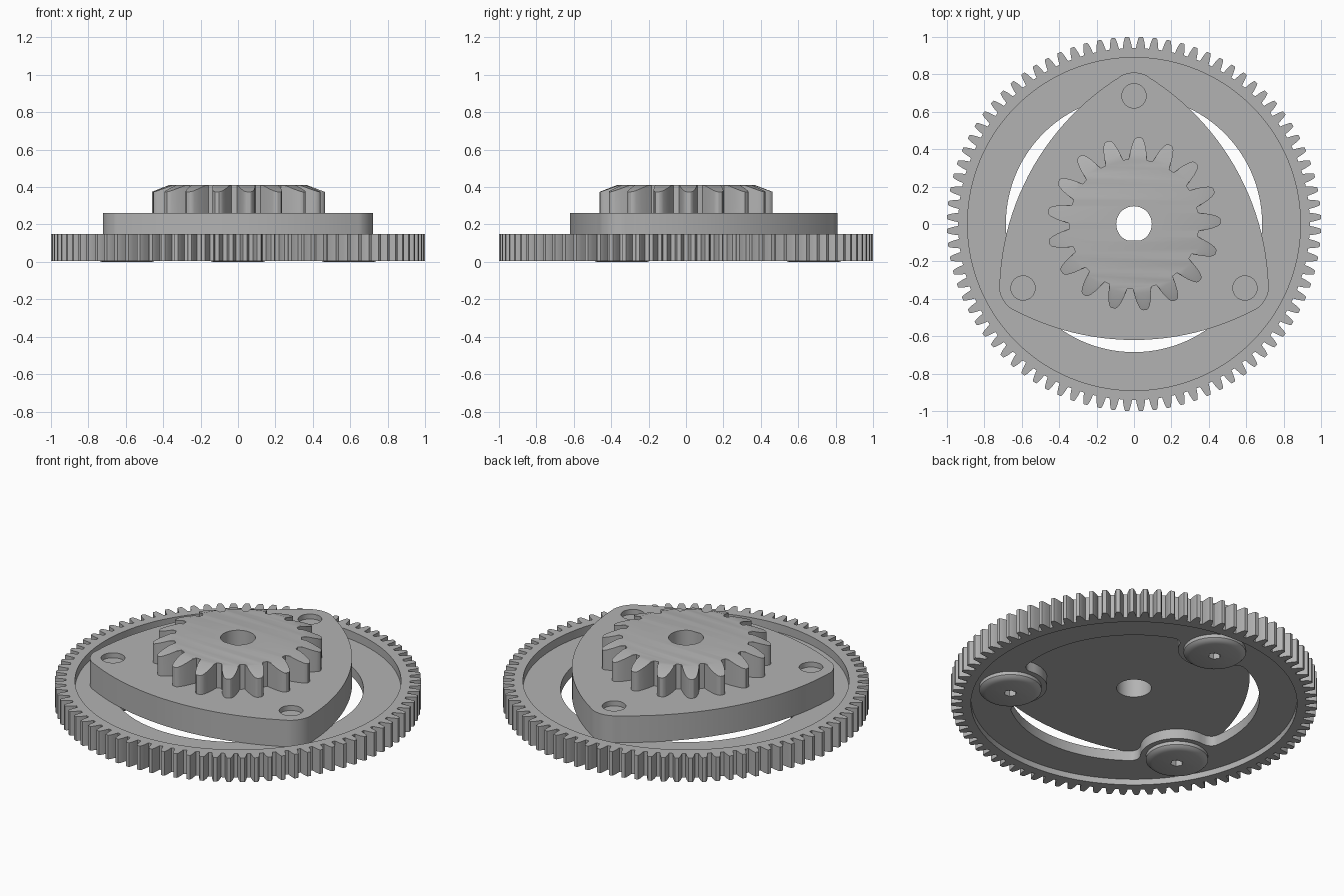
import bpy, bmesh
from math import sin, cos, pi, radians, sqrt, hypot
from mathutils import Vector
from mathutils.geometry import tessellate_polygon

if "Cube" in bpy.data.objects:
    bpy.data.objects.remove(bpy.data.objects["Cube"])

steel = bpy.data.materials.new("grey_steel")
steel.use_nodes = True
GREY = (0.45, 0.45, 0.45, 1)
steel.diffuse_color = GREY
steel.node_tree.nodes["Principled BSDF"].inputs["Base Color"].default_value = GREY


def polar(r, a, cx=0, cy=0):
    return (cx + r * cos(a), cy + r * sin(a))


def circle(r, n=64, cx=0, cy=0):
    return [polar(r, 2 * pi * i / n, cx, cy) for i in range(n)]


def solid(name, loops, layers, loc=(0, 0, 0)):
    """Stack an outline with holes through layers, each mapping (x, y) to a point."""
    flat = [p for loop in loops for p in loop]
    n = len(flat)
    tris = tessellate_polygon([[Vector((x, y, 0)) for x, y in loop] for loop in loops])
    bm = bmesh.new()
    rows = [[bm.verts.new(layer(x, y)) for x, y in flat] for layer in layers]
    for row in (rows[0], rows[-1]):
        for t in tris:
            bm.faces.new([row[i] for i in t])
    for low, high in zip(rows, rows[1:]):
        start = 0
        for loop in loops:
            m = len(loop)
            for i in range(m):
                a, b = start + i, start + (i + 1) % m
                bm.faces.new((low[a], low[b], high[b], high[a]))
            start += m
    bmesh.ops.remove_doubles(bm, verts=bm.verts, dist=1e-5)
    bmesh.ops.recalc_face_normals(bm, faces=bm.faces)
    mesh = bpy.data.meshes.new(name)
    bm.to_mesh(mesh)
    bm.free()
    mesh.materials.append(steel)
    ob = bpy.data.objects.new(name, mesh)
    ob.location = loc
    bpy.context.collection.objects.link(ob)
    bpy.ops.object.select_all(action='DESELECT')
    ob.select_set(True)
    bpy.context.view_layer.objects.active = ob
    bpy.ops.object.shade_smooth_by_angle(angle=radians(30))
    return ob


def flat_at(z):
    return lambda x, y: (x, y, z)


def gear_outline(teeth, phase, flank):
    """Flank lists (radius, half width) from root to tip."""
    pts = []
    for k in range(teeth):
        a = phase + 2 * pi * k / teeth
        pts += [polar(r, a - w / r) for r, w in flank]
        pts += [polar(r, a + w / r) for r, w in reversed(flank)]
        pts.append(polar(flank[0][0], a + pi / teeth))
    return pts


# Toothed rim
TEETH = 84
rim = gear_outline(TEETH, pi / 2 + pi / TEETH,
                   [(0.94, 0.025), (0.97, 0.02), (0.992, 0.014), (1.0, 0.01)])
solid("ring_gear_rim", [rim, circle(0.89, 128)], [flat_at(0.005), flat_at(0.15)])

# Recessed web with three inward lobes under the bolts
BOLT_R = 0.685
LOBE, EDGE, FILLET = 0.2, radians(16.5), radians(21.5)


def web_bore(phi):
    s = abs(phi)
    if s <= EDGE:
        return BOLT_R * cos(s) - sqrt(LOBE ** 2 - (BOLT_R * sin(s)) ** 2)
    if s >= FILLET:
        return BOLT_R
    t = (FILLET - s) / (FILLET - EDGE)
    return BOLT_R - 0.075 * (1 - sqrt(1 - t * t))


bore = []
for k in range(3):
    for i in range(240):
        phi = radians(-60 + i * 0.5)
        bore.append(polar(web_bore(phi), pi / 2 + k * 2 * pi / 3 + phi))
solid("ring_gear_web", [circle(0.895, 128), bore], [flat_at(0.04), flat_at(0.10)])

# Rounded three-cornered carrier plate
SIDE_R, CORNER_R, CORNER_D, SIDE_D = 1.37, 0.15, 0.66, 0.75
HALF = radians(27.9)
carrier = []
for k in range(3):
    n = pi / 6 + k * 2 * pi / 3
    cx, cy = polar(-SIDE_D, n)
    carrier += [polar(SIDE_R, n + HALF * (i / 12 - 1), cx, cy) for i in range(25)]
    cx, cy = polar(CORNER_D, n + pi / 3)
    sweep = 2 * pi / 3 - 2 * HALF
    carrier += [polar(CORNER_R, n + HALF + sweep * i / 12, cx, cy) for i in range(1, 12)]
bolts = [polar(BOLT_R, pi / 2 + k * 2 * pi / 3) for k in range(3)]
holes = [circle(0.065, 32, x, y) for x, y in bolts]
solid("carrier_plate", [carrier, circle(0.095)] + holes, [flat_at(0.10), flat_at(0.26)])

# Drive pinion with a conical chamfer on the tooth ends
TOP, CHAMFER_R = 0.41, 0.37


def chamfer_start(x, y):
    return (x, y, TOP - max(0, hypot(x, y) - CHAMFER_R) * 0.38)


def chamfer_end(x, y):
    f = min(1, CHAMFER_R / hypot(x, y))
    return (x * f, y * f, TOP)


pinion = gear_outline(17, radians(86.6),
                      [(0.347, 0.05), (0.38, 0.045), (0.415, 0.038),
                       (0.445, 0.028), (0.458, 0.02), (0.464, 0.01)])
solid("drive_pinion", [pinion, circle(0.095)],
      [flat_at(0.26), chamfer_start, chamfer_end])


# Button-head bolts with hexagon sockets
def head_ring(scale, z):
    def place(x, y):
        f = scale if hypot(x, y) > 0.1 else 1
        return (x * f, y * f, z)
    return place


for side, (x, y) in zip(("back", "right", "left"), bolts):
    solid(side + "_bolt_head", [circle(0.17, 48), circle(0.035, 6)],
          [head_ring(0.79, 0), head_ring(0.93, 0.008), head_ring(1, 0.02), head_ring(1, 0.042)],
          (x, y, 0))
    solid(side + "_bolt_shank", [circle(0.065, 32)], [flat_at(0.035), flat_at(0.23)], (x, y, 0))
